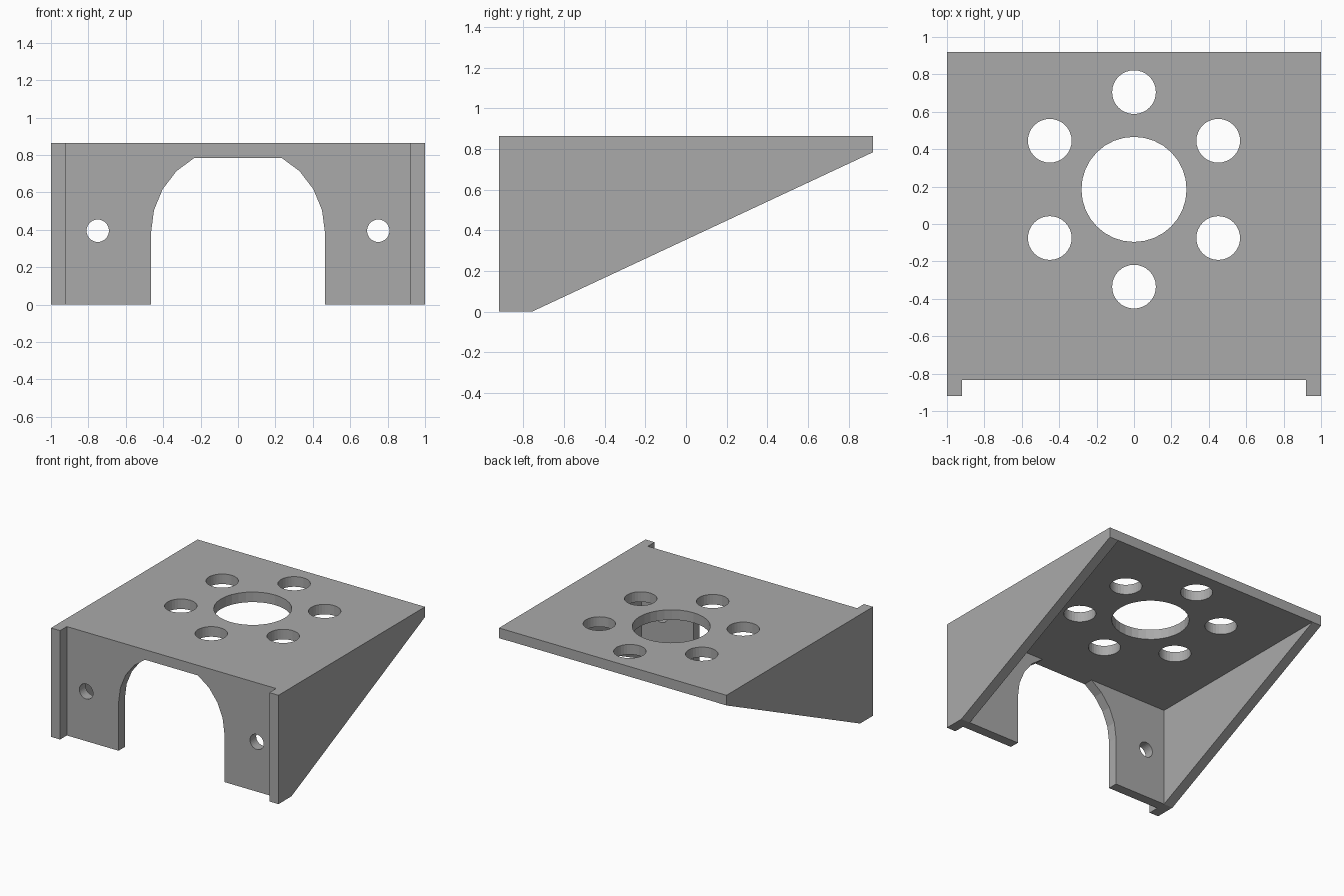
import bpy
import bmesh
from math import cos, sin, pi, radians
from mathutils import Vector

if "Cube" in bpy.data.objects:
    bpy.data.objects.remove(bpy.data.objects["Cube"], do_unlink=True)

GREY = (0.4, 0.4, 0.4, 1)
grey = bpy.data.materials.new("plain grey")
grey.use_nodes = True
grey.diffuse_color = GREY
grey.node_tree.nodes["Principled BSDF"].inputs["Base Color"].default_value = GREY


def prism(name, points, start, end):
    """Extrude a closed outline of 3D points from start to end offset."""
    bm = bmesh.new()
    start, end = Vector(start), Vector(end)
    face = bm.faces.new([bm.verts.new(Vector(p) + start) for p in points])
    moved = bmesh.ops.extrude_face_region(bm, geom=[face])["geom"]
    verts = [v for v in moved if isinstance(v, bmesh.types.BMVert)]
    bmesh.ops.translate(bm, verts=verts, vec=end - start)
    bmesh.ops.recalc_face_normals(bm, faces=bm.faces)
    mesh = bpy.data.meshes.new(name)
    bm.to_mesh(mesh)
    bm.free()
    mesh.materials.append(grey)
    obj = bpy.data.objects.new(name, mesh)
    bpy.context.collection.objects.link(obj)
    return obj


def box(name, x, y0, y1, z0, z1):
    outline = [(-x, y0, z0), (x, y0, z0), (x, y1, z0), (-x, y1, z0)]
    return prism(name, outline, (0, 0, 0), (0, 0, z1 - z0))


def circle(radius, sides=32):
    return [(radius * cos(2 * pi * i / sides), radius * sin(2 * pi * i / sides))
            for i in range(sides)]


def top_hole(name, x, y, radius):
    return prism(name, [(x + a, y + b, 0) for a, b in circle(radius)],
                 (0, 0, 0.6), (0, 0, 1.2))


# Wedge-shaped body
side = [(-0.92, 0), (-0.757, 0), (0.92, 0.784), (0.92, 0.865), (-0.92, 0.865)]
bracket = prism("motor_bracket", [(0, y, z) for y, z in side], (-1, 0, 0), (1, 0, 0))

# Hollow underside and recessed front plate
cutters = [box("inner_cavity", 0.92, -0.757, 1.5, -0.5, 0.785),
           box("front_recess", 0.92, -1.5, -0.835, -0.5, 1.5)]

# Arched opening in the front plate, flat under the top plate
arc = [(0.465 * cos(radians(a)), 0.385 + 0.465 * sin(radians(a)))
       for a in range(0, 181, 15) if a <= 60 or a >= 120]
arch = [(0.465, -0.5)] + [(x, min(z, 0.785)) for x, z in arc] + [(-0.465, -0.5)]
cutters.append(prism("front_arch", [(x, 0, z) for x, z in arch],
                     (0, -1.2, 0), (0, -0.6, 0)))

# Screw holes either side of the arch
for s, label in ((1, "left"), (-1, "right")):
    cutters.append(prism(label + "_screw_hole",
                         [(s * 0.75 + a, 0, 0.395 + b) for a, b in circle(0.06)],
                         (0, -1.2, 0), (0, -0.6, 0)))

# Central bore with a ring of six holes in the top plate
cutters.append(top_hole("centre_bore", 0, 0.185, 0.281))
for i in range(6):
    a = radians(90 + 60 * i)
    cutters.append(top_hole("ring_hole", 0.52 * cos(a), 0.185 + 0.52 * sin(a), 0.117))

for cutter in cutters:
    cutter.hide_render = True
    cutter.hide_viewport = True
    cutter.display_type = 'WIRE'
    mod = bracket.modifiers.new(cutter.name, 'BOOLEAN')
    mod.operation = 'DIFFERENCE'
    mod.solver = 'EXACT'
    mod.object = cutter
